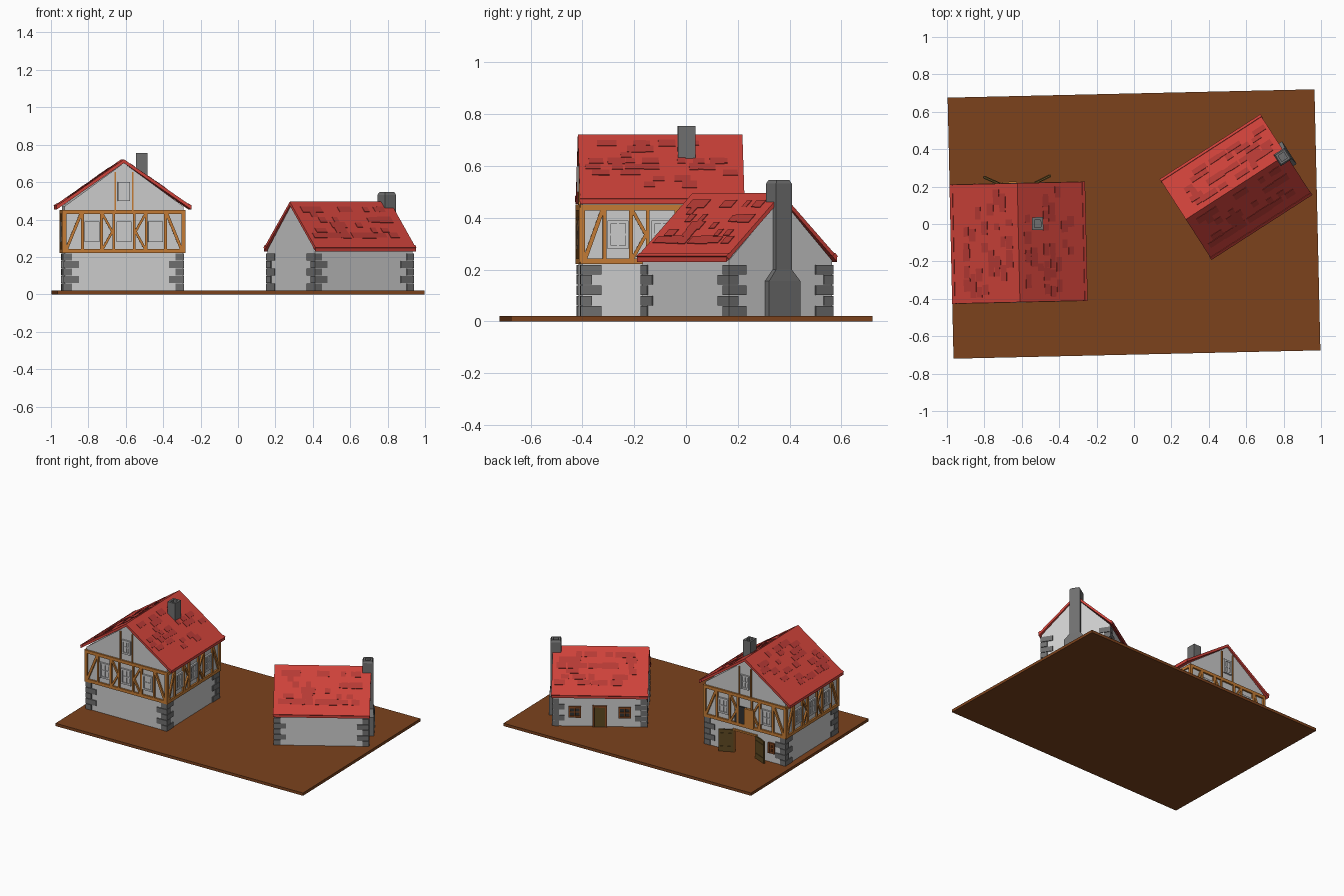
import bpy, bmesh, random
from math import radians, hypot, atan2
from mathutils import Matrix, Vector

if "Cube" in bpy.data.objects:
    bpy.data.objects.remove(bpy.data.objects["Cube"])

random.seed(4)
COL = {"earth": (.2, .055, .012), "tile": (.62, .055, .042), "tile_dark": (.47, .042, .035),
       "timber": (.55, .2, .035), "oak": (.11, .065, .015), "frame": (.24, .065, .015),
       "stone": (.16, .16, .16), "dark": (.03, .03, .03)}
MATS, PARTS = {}, {}
for n, c in COL.items():
    MATS[n] = bpy.data.materials.new(n)
    MATS[n].diffuse_color = (*c, 1)


def part(name, mat=None):
    """Return the mesh buffer collecting every piece of a named part."""
    return PARTS.setdefault(name, (bmesh.new(), mat))[0]


def T(x, y, z):
    return Matrix.Translation((x, y, z))


def R(deg, axis='Z'):
    return Matrix.Rotation(radians(deg), 4, axis)


def box(bm, M, c, s):
    bmesh.ops.create_cube(bm, size=1, matrix=M @ T(*c) @ Matrix.Diagonal((*s, 1)))


def bar(bm, F, a, b, w=.016, d=.02):
    """Straight timber lying on a facade from (x, z) to (x, z)."""
    dx, dz = b[0] - a[0], b[1] - a[1]
    L = T((a[0] + b[0]) / 2, 0, (a[1] + b[1]) / 2) @ Matrix.Rotation(-atan2(dz, dx), 4, 'Y')
    box(bm, F @ L, (0, 0, 0), (hypot(dx, dz), d, w))


def prism(bm, M, prof, hy):
    """Extrude an (x, z) profile from -hy to hy."""
    n = len(prof)
    v = [[bm.verts.new(M @ Vector((x, y, z))) for x, z in prof] for y in (-hy, hy)]
    bm.faces.new(v[0])
    bm.faces.new(v[1][::-1])
    for i in range(n):
        j = (i + 1) % n
        bm.faces.new((v[0][j], v[0][i], v[1][i], v[1][j]))


def stack(bm, M, rings):
    """Loft rectangular rings (half x, half y, z) upward, closing both ends."""
    vs = [[bm.verts.new(M @ Vector((sx * a, sy * b, z)))
           for sx, sy in ((-1, -1), (1, -1), (1, 1), (-1, 1))] for a, b, z in rings]
    bm.faces.new(vs[0][::-1])
    bm.faces.new(vs[-1])
    for p, q in zip(vs, vs[1:]):
        for i in range(4):
            j = (i + 1) % 4
            bm.faces.new((p[i], p[j], q[j], q[i]))


def window(F, x, z, w, h, name, mat=None, pane=None):
    """Framed window with a cross bar, on a facade whose outside is +y."""
    f = part(name, mat)
    for s in (-1, 1):
        box(f, F, (x + s * (w / 2 - .006), 0, z), (.012, .022, h))
        box(f, F, (x, 0, z + s * (h / 2 - .006)), (w, .02, .012))
    box(f, F, (x, 0, z), (.007, .014, h - .02))
    box(f, F, (x, 0, z), (w - .02, .014, .007))
    box(part(name + "_pane", pane), F, (x, 0, z), (w - .012, .006, h - .012))


def quoins(M, hx, hy, name):
    """Alternating long and short corner stones."""
    q = part(name, "stone")
    for sx in (-1, 1):
        for sy in (-1, 1):
            for i in range(5):
                a, b = (.082, .045) if i % 2 else (.045, .082)
                e = .007
                box(q, M, (sx * (hx + e - a / 2), sy * (hy + e - b / 2), .04 + .04 * i), (a, b, .037))


def roof(M, half, hy, eave, ridge, name):
    """Chevron roof slab along y with eave boards and scattered raised tiles."""
    t = .02
    prism(part(name, "tile"), M, [(-half, eave), (-half, eave - t), (0, ridge - t),
                                  (half, eave - t), (half, eave), (0, ridge)], hy)
    run, rise = half, ridge - eave
    length = hypot(run, rise)
    for side in (0, 180):
        S = M @ R(side) @ T(0, 0, ridge) @ Matrix.Rotation(atan2(rise, run), 4, 'Y')
        box(part(name, "tile"), S, (length - .008, 0, -.006), (.018, hy * 2 + .004, .018))
        for i in range(34):
            w, l = random.uniform(.03, .09), random.uniform(.03, .045)
            row = random.randrange(1, int(length / .04) - 1)
            box(part(name + "_tiles", "tile_dark"), S,
                (row * .04 + .02, random.uniform(-hy + .05, hy - .05), .0005), (l, w, .004))


# Ground slab
G = R(1.3)
box(part("ground_slab", "earth"), G, (0, 0, .01), (1.962, 1.396, .02))

# ---------- Large half-timbered house ----------
A = T(-.617, -.1, 0) @ R(1.3)
HX, HY = .315, .308
wall = part("large_house_stone_walls")
for s in (-1, 1):
    box(wall, A, (s * (HX - .01), 0, .12), (.02, HY * 2, .2))
    box(wall, A, (s * (.09 + HX - .02) / 2, HY - .01, .12), (HX - .11, .02, .2))
box(wall, A, (0, -HY + .01, .12), (HX * 2 - .04, .02, .2))
box(wall, A, (0, HY - .01, .2), (.18, .02, .04))
quoins(A, HX, HY, "large_house_cornerstones")

# Plastered upper storey with gables
prism(part("large_house_upper_storey"), A,
      [(-.318, .22), (.318, .22), (.318, .47), (0, .702), (-.318, .47)], .308)
roof(A, .36, .318, .473, .722, "large_house_roof")

# Timber framing on all four faces
wood = part("large_house_timber_frame", "timber")
for k in range(4):
    end = k % 2 == 0
    h, d = (.318, .31) if end else (.308, .32)
    back = k == 0
    F = A @ R(90 * k) @ T(0, d, 0)
    for z in (.232, .44):
        bar(wood, F, (-h - .008, z), (h + .008, z), .022)
    for s in (-1, 1):
        bar(wood, F, (s * h, .23), (s * h, .44), .02)
        for x in (.055, .12, .222):
            bar(wood, F, (s * x, .24), (s * x, .43), .014)
        bar(wood, F, (s * (h - .01), .24), (s * .23, .43))
        bar(wood, F, (s * .115, .24), (s * .062, .335), .013)
        bar(wood, F, (s * .115, .43), (s * .062, .335), .013)
    for x in (-.17, 0, .17):
        if not (back and x == 0):
            window(F, x, .335, .08, .11, "large_house_window")
    if end:  # gable posts and attic window
        for s in (-1, 1):
            bar(wood, F, (s * .047, .45), (s * .047, .655), .008, .012)
        window(F, 0, .55, .066, .1, "attic_window")
    if back:  # loft hatch with one leaf, and a small ground-floor window
        box(part("loft_opening", "dark"), F, (.03, 0, .3), (.1, .014, .13))
        box(part("loft_door", "timber"), F, (-.04, .006, .3), (.075, .022, .13))
        window(F, -.21, .125, .05, .075, "small_window", "frame", "frame")

# Open double barn doors
for s in (-1, 1):
    D = A @ T(s * .09, HY + .006, 0) @ R(s * 25)
    box(part("barn_doors", "oak"), D, (s * .05, 0, .102), (.1, .01, .16))
    for z in (.055, .15):
        box(part("barn_doors", "oak"), D, (s * .05, 0, z), (.092, .016, .014))
    box(part("barn_door_posts", "timber"), A, (s * .09, HY, .1), (.012, .02, .16))
box(part("barn_door_posts", "timber"), A, (0, HY, .184), (.192, .02, .012))

stack(part("large_house_chimney", "stone"), A @ T(.104, .1, 0),
      [(.03, .034, .55), (.03, .034, .755), (.017, .02, .755), (.017, .02, .7)])

# ---------- Small stone cottage (length along local x) ----------
B = T(.545, .1975, 0) @ R(32.8)
BR = B @ R(90)
prism(part("cottage_walls"), BR, [(-.236, .02), (.236, .02), (.236, .236), (0, .475), (-.236, .236)], .31)
quoins(B, .308, .234, "cottage_cornerstones")
roof(BR, .254, .319, .25, .495, "cottage_roof")
FB = B @ T(0, .237, 0)
for x in (-.165, .165):
    window(FB, x, .125, .085, .08, "cottage_window", "frame", "dark")

# Cottage door with frame
box(part("cottage_door", "oak"), FB, (0, .002, .092), (.075, .01, .145))
for s in (-1, 1):
    box(part("cottage_door_frame", "frame"), FB, (s * .042, 0, .095), (.012, .022, .15))
box(part("cottage_door_frame", "frame"), FB, (0, 0, .167), (.096, .022, .012))

# Gable chimney with a wide hearth base
stack(part("cottage_chimney", "stone"), B @ T(.298, 0, 0),
      [(.042, .072, .02), (.042, .072, .155), (.036, .036, .2), (.036, .036, .532),
       (.029, .029, .546), (.018, .018, .546), (.018, .018, .5)])

# Turn every collected part into an object
for name, (bm, mat) in PARTS.items():
    bmesh.ops.recalc_face_normals(bm, faces=bm.faces[:])
    me = bpy.data.meshes.new(name)
    bm.to_mesh(me)
    bm.free()
    if mat:
        me.materials.append(MATS[mat])
    bpy.context.collection.objects.link(bpy.data.objects.new(name, me))

for m in bpy.data.materials:
    if m.users and not m.is_grease_pencil:
        m.use_nodes = True
        m.node_tree.nodes["Principled BSDF"].inputs["Base Color"].default_value = m.diffuse_color
